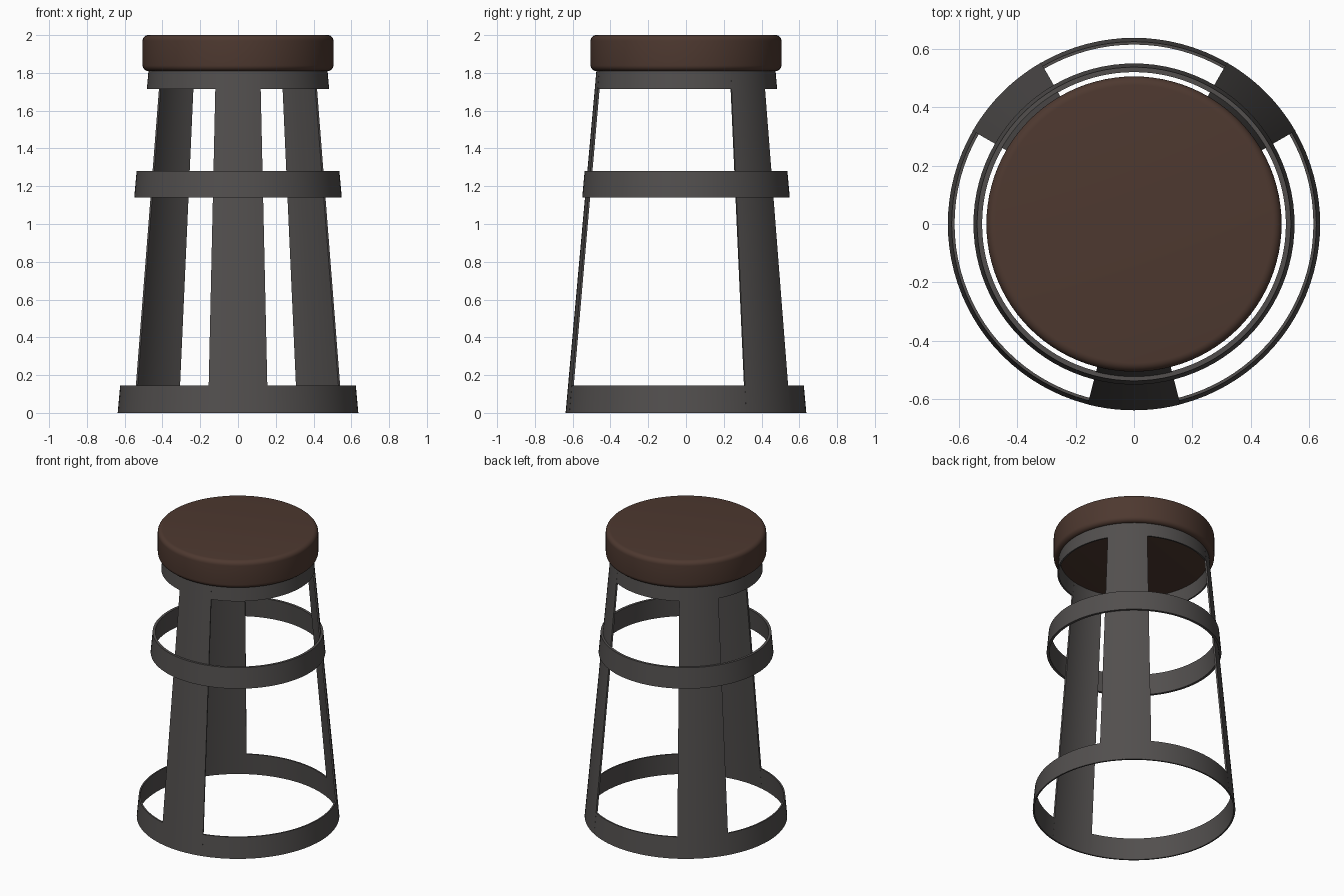
import bpy, bmesh, math

if "Cube" in bpy.data.objects:
    bpy.data.objects.remove(bpy.data.objects["Cube"])

def material(name, rgb):
    m = bpy.data.materials.new(name)
    m.diffuse_color = (*rgb, 1)
    m.use_nodes = True
    m.node_tree.nodes["Principled BSDF"].inputs["Base Color"].default_value = m.diffuse_color
    return m

METAL = material("dark grey metal", (0.084, 0.078, 0.076))
LEATHER = material("dark brown leather", (0.075, 0.040, 0.029))

def revolve(name, profile, mat, a0=0.0, a1=360.0, steps=96):
    """Sweep a closed (radius, z) profile about z, with end caps on partial sweeps."""
    full = a1 - a0 >= 360
    bm = bmesh.new()
    rows = []
    for i in range(steps if full else steps + 1):
        a = math.radians(a0 + (a1 - a0) * i / steps)
        rows.append([bm.verts.new((r * math.cos(a), r * math.sin(a), z)) for r, z in profile])
    n = len(profile)
    for i in range(steps):
        p, q = rows[i], rows[(i + 1) % len(rows)]
        for j in range(n):
            k = (j + 1) % n
            bm.faces.new((p[j], q[j], q[k], p[k]))
    if not full:
        bm.faces.new(rows[0])
        bm.faces.new(rows[-1][::-1])
    bmesh.ops.remove_doubles(bm, verts=bm.verts, dist=1e-5)
    bmesh.ops.recalc_face_normals(bm, faces=bm.faces)
    me = bpy.data.meshes.new(name)
    bm.to_mesh(me)
    bm.free()
    me.materials.append(mat)
    ob = bpy.data.objects.new(name, me)
    bpy.context.collection.objects.link(ob)
    bpy.ops.object.select_all(action='DESELECT')
    ob.select_set(True)
    bpy.context.view_layer.objects.active = ob
    bpy.ops.object.shade_smooth_by_angle(angle=math.radians(35))
    return ob

def cone_r(z):
    """Outer radius of the tapered frame at height z."""
    return 0.637 - 0.09 * z

def band(z0, z1, out=0.0, thick=0.01):
    r0, r1 = cone_r(z0) + out, cone_r(z1) + out
    return [(r0, z0), (r1, z1), (r1 - thick, z1), (r0 - thick, z0)]

# Hoops: base, footrest (outside the legs) and seat collar
revolve("base_ring", band(0.0, 0.145), METAL)
revolve("footrest_ring", band(1.14, 1.28, 0.015, 0.017), METAL)
revolve("seat_collar", band(1.715, 1.815), METAL)

# Three curved plate legs, flush with the base and collar
for name, mid, half in (("front_leg", -90, 14.4), ("back_right_leg", 45, 15), ("back_left_leg", 135, 15)):
    revolve(name, band(0.001, 1.812, 0.0005, 0.011), METAL, mid - half, mid + half, 10)

# Seat cushion with rounded rims
R, Z0, Z1, B = 0.505, 1.81, 2.0, 0.03
arc = [math.radians(90 * i / 6) for i in range(7)]
seat = [(0, Z0)]
seat += [(R - B + B * math.sin(a), Z0 + B - B * math.cos(a)) for a in arc]
seat += [(R - B + B * math.cos(a), Z1 - B + B * math.sin(a)) for a in arc]
seat += [(0, Z1)]
# the axis edge collapses, so drop the degenerate column after welding
ob = revolve("seat", seat, LEATHER)
bm = bmesh.new()
bm.from_mesh(ob.data)
axis = [e for e in bm.edges if all(math.hypot(v.co.x, v.co.y) < 1e-4 for v in e.verts)]
bmesh.ops.delete(bm, geom=axis, context='EDGES')
bmesh.ops.recalc_face_normals(bm, faces=bm.faces)
bm.to_mesh(ob.data)
bm.free()
